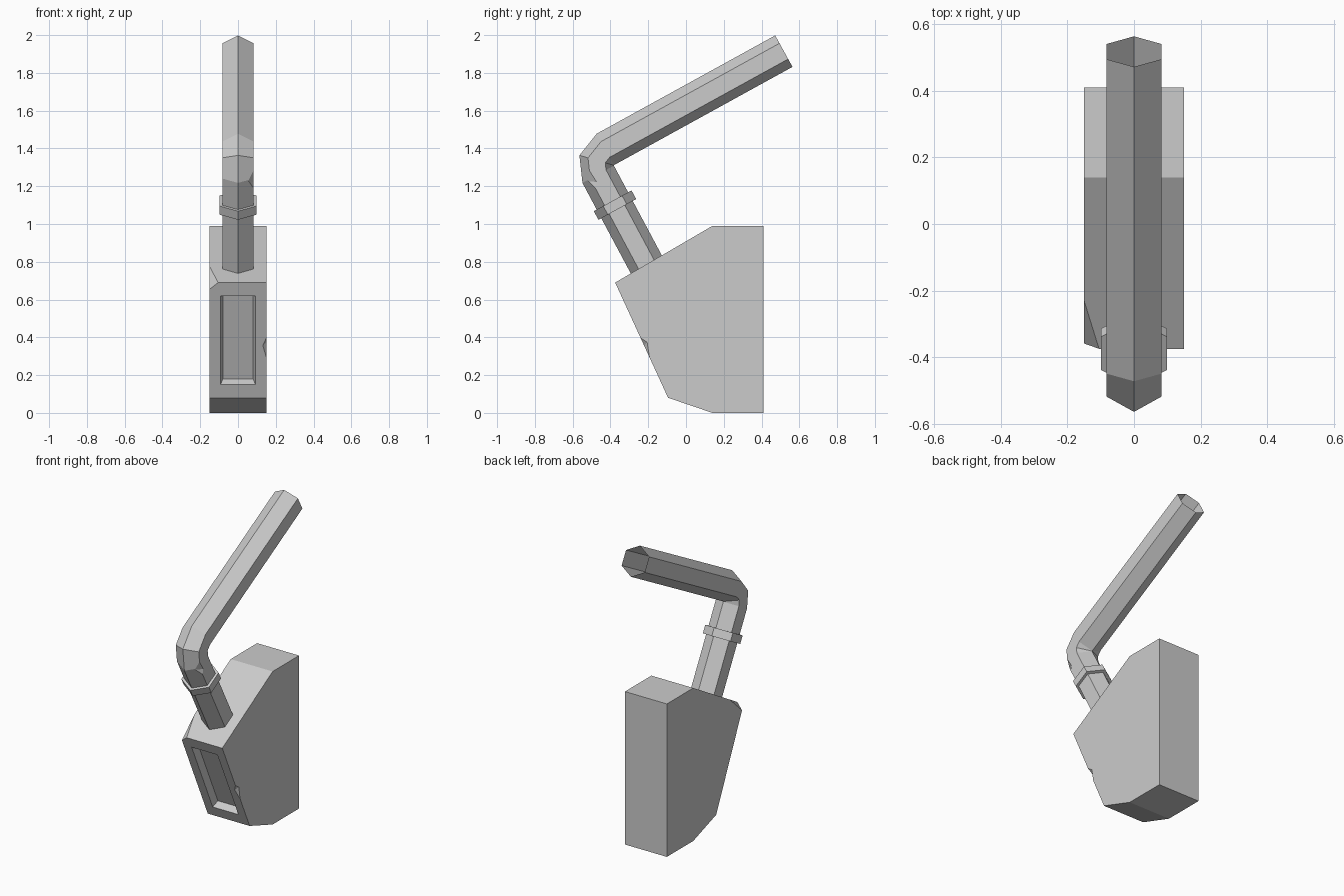
import bpy, bmesh, math
from mathutils import Vector

if "Cube" in bpy.data.objects:
    bpy.data.objects.remove(bpy.data.objects["Cube"])

ANG = math.atan2(0.482, 0.876)
U = Vector((0, math.cos(ANG), math.sin(ANG)))    # upper pipe direction
V = Vector((0, -math.sin(ANG), math.cos(ANG)))   # lower pipe direction


def add(name, bm):
    bmesh.ops.recalc_face_normals(bm, faces=bm.faces[:])
    me = bpy.data.meshes.new(name)
    bm.to_mesh(me)
    bm.free()
    ob = bpy.data.objects.new(name, me)
    bpy.context.collection.objects.link(ob)
    return ob


def hull(name, pts):
    bm = bmesh.new()
    for p in pts:
        bm.verts.new(p)
    bmesh.ops.convex_hull(bm, input=bm.verts[:])
    ob = add(name, bm)
    ob.hide_render = True
    return ob


def cut(ob, cutters):
    for c in cutters:
        m = ob.modifiers.new("cut", 'BOOLEAN')
        m.operation, m.solver, m.object = 'DIFFERENCE', 'EXACT', c
    bpy.context.view_layer.update()
    dg = bpy.context.evaluated_depsgraph_get()
    me = bpy.data.meshes.new_from_object(ob.evaluated_get(dg))
    ob.modifiers.clear()
    ob.data = me
    for c in cutters:
        bpy.data.objects.remove(c)


def hex_tube(name, rings, r):
    """Loft hexagons through (centre, outward direction) rings, capped."""
    bm = bmesh.new()
    loops = []
    for c, d in rings:
        loops.append([bm.verts.new(c + d * r * math.cos(a) + Vector((r * math.sin(a), 0, 0)))
                      for a in (k * math.pi / 3 for k in range(6))])
    for a, b in zip(loops, loops[1:]):
        for i in range(6):
            j = (i + 1) % 6
            bm.faces.new((a[i], a[j], b[j], b[i]))
    bm.faces.new(loops[0])
    bm.faces.new(loops[-1])
    return add(name, bm)


# Housing: extruded side profile
profile = [(-0.375, 0.69), (0.14, 0.99), (0.41, 0.99), (0.41, 0), (0.14, 0), (-0.095, 0.08)]
bm = bmesh.new()
face = bm.faces.new([bm.verts.new((-0.15, y, z)) for y, z in profile])
ext = bmesh.ops.extrude_face_region(bm, geom=[face])
bmesh.ops.translate(bm, vec=(0.3, 0, 0),
                    verts=[g for g in ext["geom"] if isinstance(g, bmesh.types.BMVert)])
# Chipped upper corner
a, b, c = Vector((-0.15, -0.23, 0.7745)), Vector((-0.15, -0.359, 0.655)), Vector((-0.105, -0.375, 0.69))
n = (b - a).cross(c - a).normalized()
if n.x > 0:
    n = -n
bmesh.ops.bisect_plane(bm, geom=bm.verts[:] + bm.edges[:] + bm.faces[:],
                       plane_co=a, plane_no=n, clear_outer=True)
bmesh.ops.holes_fill(bm, edges=[e for e in bm.edges if e.is_boundary], sides=0)
housing = add("housing", bm)

# Recessed front panel (tapered) and edge notch
down = Vector((0, 0.28, -0.61)).normalized()
inward = Vector((0, 0.61, 0.28)).normalized()
mid = Vector((0, -0.375 + (0.69 - 0.385) * 0.459, 0.385))
pts = []
for depth, grow in ((0.045, -0.012), (-0.045, 0.012)):
    for sx in (-1, 1):
        for sz in (-1, 1):
            pts.append(mid + inward * depth + down * sz * (0.258 + grow)
                       + Vector((sx * (0.092 + grow), 0, 0)))
panel_cutter = hull("panel_cutter", pts)
notch_cutter = hull("notch_cutter", [(0.151, -0.243, 0.40), (0.151, -0.191, 0.285),
                                     (0.151, -0.205, 0.375), (0.13, -0.223, 0.355),
                                     (0.2, -0.32, 0.33)])
cut(housing, [panel_cutter, notch_cutter])

# Bent hexagonal pipe
R = 0.095
pivot = Vector((0, -0.38, 1.31))
rings = [(Vector((0, -0.21, 0.785)) - V * 0.02, -U)]
for k in range(3):
    t = k * math.pi / 4
    d = -U * math.cos(t) + V * math.sin(t)
    rings.append((pivot + d * (R + 0.002), d))
rings.append((Vector((0, 0.518, 1.915)), V))
pipe = hex_tube("pipe", rings, R)
# Small dent on the bend
cut(pipe, [hull("dent_cutter", [(0.084, -0.51, 1.285), (0.047, -0.532, 1.228),
                                (0.084, -0.478, 1.185), (0.084, -0.47, 1.222),
                                (0.13, -0.58, 1.22)])])
# Open pipe mouth
bm = bmesh.new()
bm.from_mesh(pipe.data)
bm.normal_update()
ends = [f for f in bm.faces if abs(f.normal.dot(U)) > 0.99 and f.calc_center_median().y > 0.45]
bmesh.ops.delete(bm, geom=ends, context='FACES')
bm.to_mesh(pipe.data)
bm.free()

# Collar around the lower pipe
cc = Vector((0, -0.376, 1.10))
hex_tube("pipe_collar", [(cc - V * 0.026, -U), (cc + V * 0.026, -U)], 0.114)
